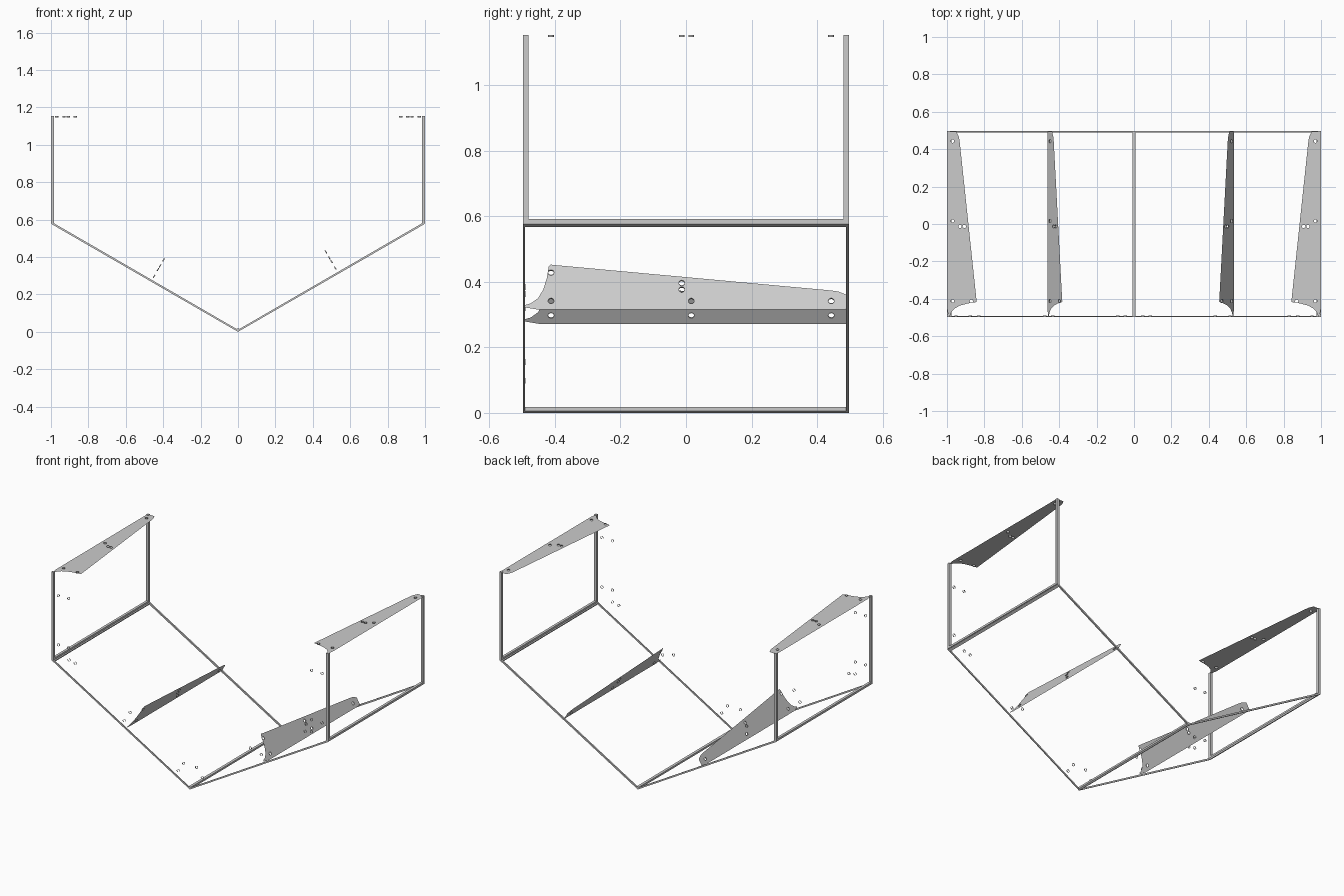
import bpy, bmesh, math
from mathutils import Matrix, Vector

if "Cube" in bpy.data.objects:
    bpy.data.objects.remove(bpy.data.objects["Cube"])

def finish(name, bm):
    me = bpy.data.meshes.new(name)
    bm.to_mesh(me)
    bm.free()
    ob = bpy.data.objects.new(name, me)
    bpy.context.collection.objects.link(ob)
    return ob

def bar(name, x, y, z):
    """Box given by (min, max) along each axis."""
    bm = bmesh.new()
    bmesh.ops.create_cube(bm, size=1)
    for v in bm.verts:
        v.co = [r[0] if c < 0 else r[1] for c, r in zip(v.co, (x, y, z))]
    return finish(name, bm)

def prism(name, profile, y0, y1):
    """Extrude an (x, z) profile along y."""
    bm = bmesh.new()
    face = bm.faces.new([bm.verts.new((x, y0, z)) for x, z in profile])
    new = bmesh.ops.extrude_face_region(bm, geom=[face])["geom"]
    bmesh.ops.translate(bm, vec=(0, y1 - y0, 0),
                        verts=[g for g in new if isinstance(g, bmesh.types.BMVert)])
    bmesh.ops.recalc_face_normals(bm, faces=bm.faces[:])
    return finish(name, bm)

def tube(bm, centre, axis, r, depth, n=16):
    """Open wall of a bolt hole."""
    rot = Vector((0, 0, 1)).rotation_difference(Vector(axis)).to_matrix()
    loops = [[bm.verts.new(Vector(centre) + rot @ Vector((
        r * math.cos(math.tau * i / n), r * math.sin(math.tau * i / n), w)))
        for i in range(n)] for w in (-depth / 2, depth / 2)]
    for i in range(n):
        j = (i + 1) % n
        bm.faces.new((loops[0][j], loops[0][i], loops[1][i], loops[1][j]))

# Hull-shaped frame: posts, side rails, keel and sloping floor edges
Y = 0.497
for side, s in (("left", -1), ("right", 1)):
    xr = sorted((s * 0.983, s * 1.0))
    bar(side + "_front_post", xr, (-Y, -Y + 0.016), (0.58, 1.153))
    bar(side + "_back_post", xr, (Y - 0.016, Y), (0.58, 1.153))
    bar(side + "_side_rail", xr, (-Y, Y), (0.579, 0.592))
    slope = [(0, 0), (s * 0.997, 0.576), (s * 0.992, 0.585), (0, 0.011)]
    prism(side + "_front_floor_edge", slope, -Y, -Y + 0.006)
    prism(side + "_back_floor_edge", slope, Y - 0.009, Y)
    prism(side + "_floor_rail",
          [(s * 0.982, 0.567), (s * 0.997, 0.576), (s * 0.992, 0.585), (s * 0.977, 0.577)], -Y, Y)
prism("keel_rail", [(-0.009, 0.006), (0, 0), (0.009, 0.006), (0.009, 0.018), (-0.009, 0.018)], -Y, Y)

# Tapered bracket plates with bolt holes
OUTLINE = [(0, 0.495), (0.05, 0.495), (0.064, 0.465), (0.068, 0.44), (0.158, -0.408),
           (0.16, -0.413), (0.152, -0.419), (0.11, -0.425), (0.07, -0.436),
           (0.04, -0.452), (0.022, -0.474), (0.016, -0.492), (0.008, -0.492), (0, -0.45)]
HOLES = [(0.03, 0.443), (0.03, 0.016), (0.03, -0.412), (0.13, -0.412), (0.07, -0.013), (0.093, -0.013)]

def plate(name, origin, u):
    bm = bmesh.new()
    loops = [[bm.verts.new((a, b, 0)) for a, b in OUTLINE]]
    for a, b in HOLES:
        loops.append([bm.verts.new((a + 0.009 * math.cos(math.tau * i / 16),
                                    b + 0.009 * math.sin(math.tau * i / 16), 0)) for i in range(16)])
    edges = [bm.edges.new((l[i], l[i - 1])) for l in loops for i in range(len(l))]
    bmesh.ops.triangle_fill(bm, use_beauty=True, edges=edges, normal=(0, 0, 1))
    for a, b in HOLES:
        tube(bm, (a, b, 0), (0, 0, 1), 0.009, 0.006)
    u = Vector(u).normalized()
    v = Vector((0, 1, 0))
    w = u.cross(v)
    m = Matrix((u, v, w)).transposed().to_4x4()
    bm.transform(Matrix.Translation(origin) @ m)
    return finish(name, bm)

plate("left_top_plate", (-1, 0, 1.15), (1, 0, 0))
plate("right_top_plate", (1, 0, 1.15), (-1, 0, 0))
plate("left_floor_plate", (-0.463, 0, 0.272), (0.5, 0, 0.866))
plate("right_floor_plate", (0.535, 0, 0.315), (-0.5, 0, 0.866))

# Bolt hole collars in the front plane
pairs = [(0.952, 1.01), (0.877, 1.01), (0.952, 0.688), (0.877, 0.688),
         (0.875, 0.61), (0.83, 0.6), (0.087, 0.098), (0.047, 0.155)]
points = [(s * x, z) for x, z in pairs for s in (-1, 1)]
points += [(-0.434, 0.385), (-0.477, 0.32), (0.434, 0.384), (0.513, 0.363)]
bm = bmesh.new()
for x, z in points:
    tube(bm, (x, -0.493, z), (0, 1, 0), 0.009, 0.006)
finish("front_bolt_collars", bm)
